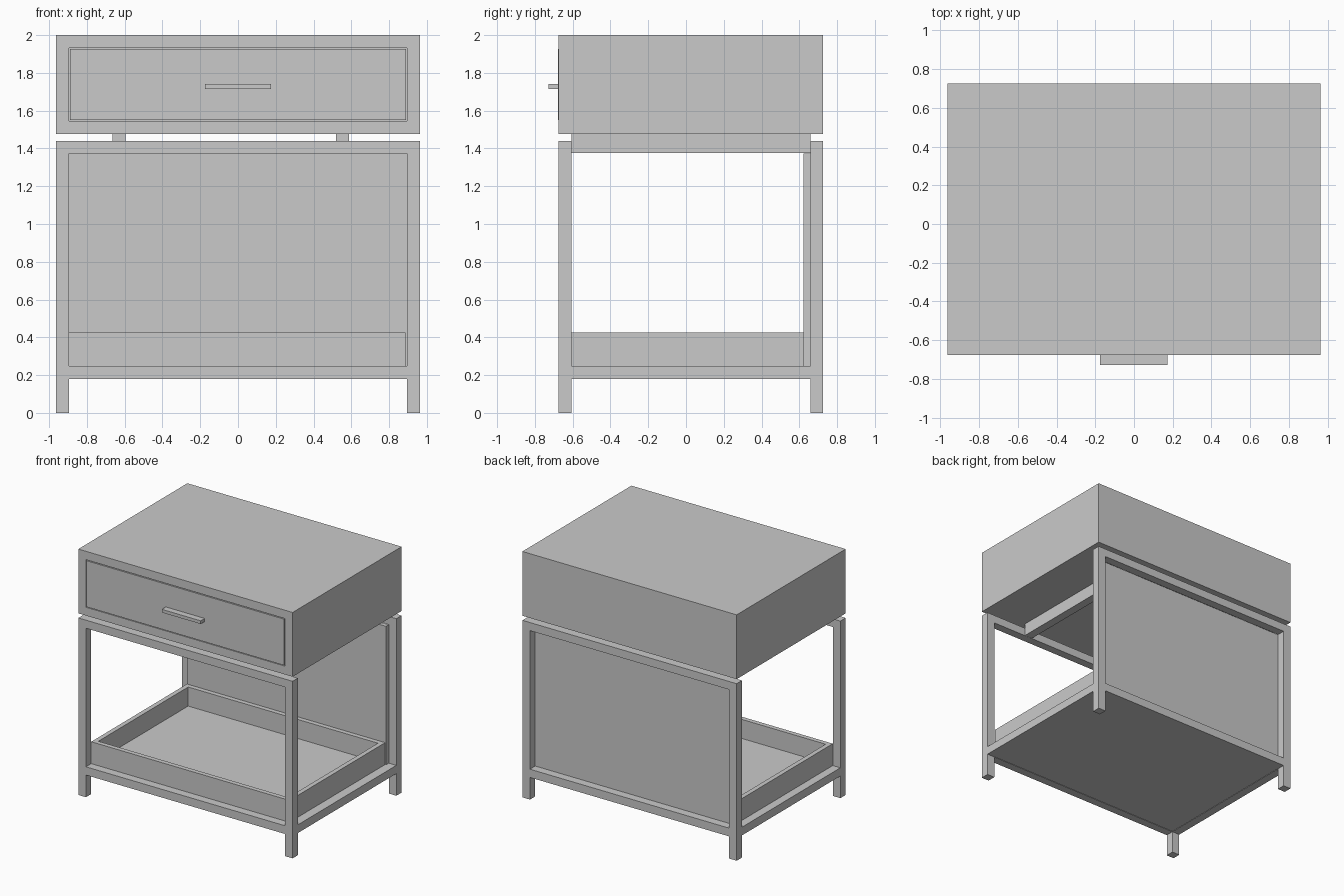
import bpy
import bmesh

if "Cube" in bpy.data.objects:
    bpy.data.objects.remove(bpy.data.objects["Cube"], do_unlink=True)

grey = bpy.data.materials.new("plain grey")
grey.use_nodes = True
colour = (0.59, 0.59, 0.59, 1)
grey.diffuse_color = colour
grey.node_tree.nodes["Principled BSDF"].inputs["Base Color"].default_value = colour


def box(name, x, y, z, pocket=None):
    """Box from (min, max) ranges; pocket = (face direction, border, depth)."""
    bm = bmesh.new()
    bmesh.ops.create_cube(bm, size=1)
    for v in bm.verts:
        for i, (lo, hi) in enumerate((x, y, z)):
            v.co[i] = hi if v.co[i] > 0 else lo
    bm.normal_update()
    if pocket:
        direction, border, depth = pocket
        face = next(f for f in bm.faces if f.normal.dot(direction) > 0.9)
        bmesh.ops.inset_region(bm, faces=[face], thickness=border,
                               use_even_offset=True)
        inner = bmesh.ops.extrude_discrete_faces(bm, faces=[face])["faces"][0]
        for v in inner.verts:
            for i in range(3):
                v.co[i] -= direction[i] * depth
    bmesh.ops.recalc_face_normals(bm, faces=bm.faces)
    mesh = bpy.data.meshes.new(name)
    bm.to_mesh(mesh)
    bm.free()
    mesh.materials.append(grey)
    obj = bpy.data.objects.new(name, mesh)
    bpy.context.collection.objects.link(obj)
    return obj


W, BAR = 0.964, 0.068
IN = W - BAR
FRONT, BACK = -0.675, 0.726
FRONT_IN, BACK_IN = FRONT + BAR, BACK - BAR
SHELF = (0.18, 0.247)

# Drawer case, drawer front and handle
box("drawer_case", (-W, W), (FRONT, BACK), (1.477, 2),
    pocket=((0, -1, 0), BAR, 0.06))
box("drawer_front", (-IN + 0.006, IN - 0.006), (FRONT - 0.002, FRONT + 0.06),
    (1.551, 1.926))
box("drawer_handle", (-0.176, 0.174), (-0.728, FRONT), (1.715, 1.741))

# Front and back frames
for end, y in (("front", (FRONT, FRONT_IN)), ("back", (BACK_IN, BACK))):
    box(end + "_left_leg", (IN, W), y, (0, 1.44))
    box(end + "_right_leg", (-W, -IN), y, (0, 1.44))
    box(end + "_top_rail", (-IN, IN), y, (1.374, 1.44))
    box(end + "_bottom_rail", (-IN, IN), y, SHELF)

# Side rails and the shelf board filling the base between them
for side, x in (("left", (IN, W)), ("right", (-W, -IN))):
    box(side + "_bottom_rail", x, (FRONT_IN, BACK_IN), SHELF)
box("shelf_board", (-IN, IN), (FRONT_IN, BACK_IN), (0.183, 0.247))

# Bearers carrying the drawer case
for side, x in (("left", (0.518, 0.588)), ("right", (-0.665, -0.595))):
    box(side + "_bearer", x, (FRONT_IN, BACK_IN), (1.375, 1.477))

# Back panel and open tray
box("back_panel", (-IN, IN), (0.623, BACK_IN), (0.247, 1.373))
box("tray", (-IN, IN - 0.008), (FRONT_IN, 0.623), (0.247, 0.425),
    pocket=((0, 0, 1), 0.038, 0.155))
